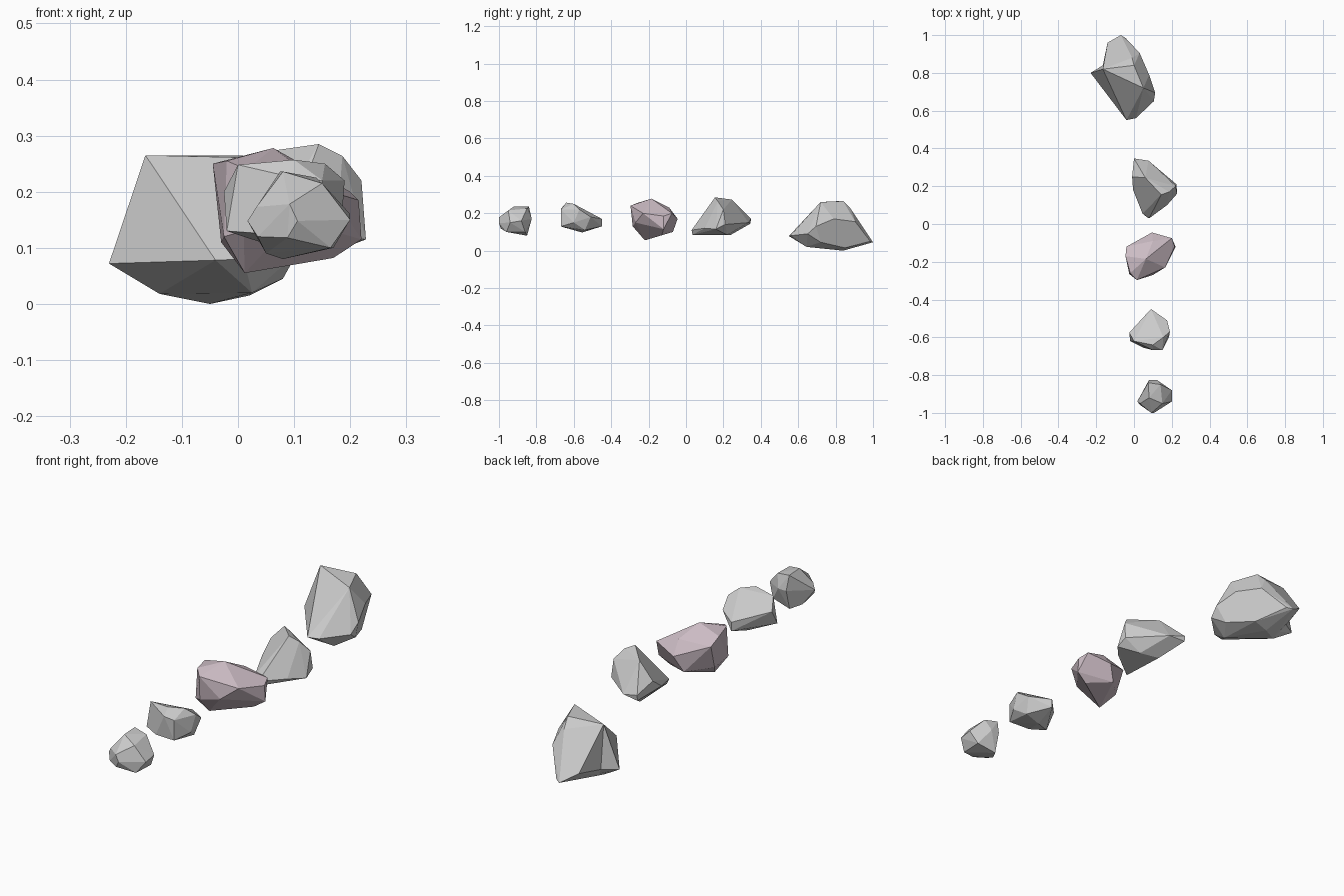
import bpy, bmesh, math
from mathutils import Vector


def rock(name, *hulls, color=None):
    """Faceted stone: each corner list becomes a convex lump with near-flat facets merged."""
    bm = bmesh.new()
    for corners in hulls:
        verts = [bm.verts.new(Vector(c)) for c in corners]
        res = bmesh.ops.convex_hull(bm, input=verts, use_existing_faces=False)
        loose = [v for v in verts if v.is_valid and not v.link_faces]
        bmesh.ops.delete(bm, geom=loose, context='VERTS')
    bmesh.ops.recalc_face_normals(bm, faces=bm.faces[:])
    bmesh.ops.dissolve_limit(bm, angle_limit=math.radians(7),
                             verts=bm.verts[:], edges=bm.edges[:])
    me = bpy.data.meshes.new(name)
    bm.to_mesh(me)
    bm.free()
    ob = bpy.data.objects.new(name, me)
    bpy.context.collection.objects.link(ob)
    if color:
        mat = bpy.data.materials.new(name + "_stone")
        mat.diffuse_color = color
        me.materials.append(mat)
    return ob


# smallest rounded stone at the front
rock("small_round_rock", [
    (.033, -.95, .173), (.092, -1, .178), (.106, -1, .148), (.088, -.99, .118),
    (.035, -.96, .12), (.017, -.94, .148), (.075, -.84, .236), (.08, -.92, .236),
    (.14, -.85, .225), (.15, -.95, .215), (.2, -.88, .16), (.2, -.94, .15),
    (.165, -.96, .1), (.17, -.86, .1), (.08, -.85, .08), (.05, -.9, .09),
    (.08, -.825, .17), (.12, -.825, .17)])

# wedge stone with a flat front and pointed back
rock("wedge_rock", [
    (0, -.62, .248), (.1, -.64, .257), (.155, -.6, .25), (.19, -.57, .22),
    (.175, -.51, .18), (.09, -.45, .17), (.09, -.45, .13), (-.025, -.575, .2),
    (-.02, -.62, .13), (.15, -.668, .22), (.1, -.668, .225), (.15, -.668, .13),
    (.05, -.655, .125), (.08, -.555, .097), (.16, -.54, .11), (.185, -.6, .15)])

# mauve stone in the middle
rock("mauve_rock", [
    (-.045, -.17, .25), (-.04, -.12, .22), (.063, -.185, .278), (-.02, -.26, .255),
    (.015, -.297, .24), (-.025, -.265, .12), (.012, -.22, .055), (.01, -.285, .13),
    (.1, -.27, .15), (.165, -.23, .2), (.215, -.12, .185), (.2, -.075, .2),
    (.1, -.09, .23), (.095, -.045, .17), (.17, -.13, .082), (.22, -.12, .115),
    (.06, -.07, .1), (-.03, -.16, .11)], color=(.6, .5, .55, 1))

# peaked stone
rock("peaked_rock", [
    (.144, .155, .285), (.06, .245, .273), (.186, .17, .264), (.22, .2, .22),
    (.228, .16, .115), (.175, .1, .12), (.08, .03, .11), (.07, .035, .085),
    (.045, .055, .12), (-.005, .18, .15), (-.01, .25, .2), (0, .347, .17),
    (0, .345, .145), (.077, .335, .15), (.06, .24, .085), (.15, .22, .085),
    (.225, .21, .14)])

# large stone at the back: main body, plus the spur jutting out on the left
top_left, front_tip, notch = (-.165, .82, .265), (-.04, .55, .078), (-.165, .84, .07)
low_left, low_mid = (-.14, .78, .018), (-.05, .84, 0)
rock("large_spurred_rock",
     [top_left, front_tip, notch, low_left, low_mid,
      (.05, .72, .26), (0, .84, .265), (-.01, .88, .225), (-.14, .96, .09),
      (-.07, 1, .045), (-.045, .985, .05), (.03, .905, .155), (.08, .79, .17),
      (.112, .695, .13), (.105, .65, .09), (.01, .56, .08), (.08, .72, .045),
      (.025, .645, .02), (.02, .85, .015)],
     [top_left, front_tip, notch, low_left, low_mid, (-.23, .80, .072)])
